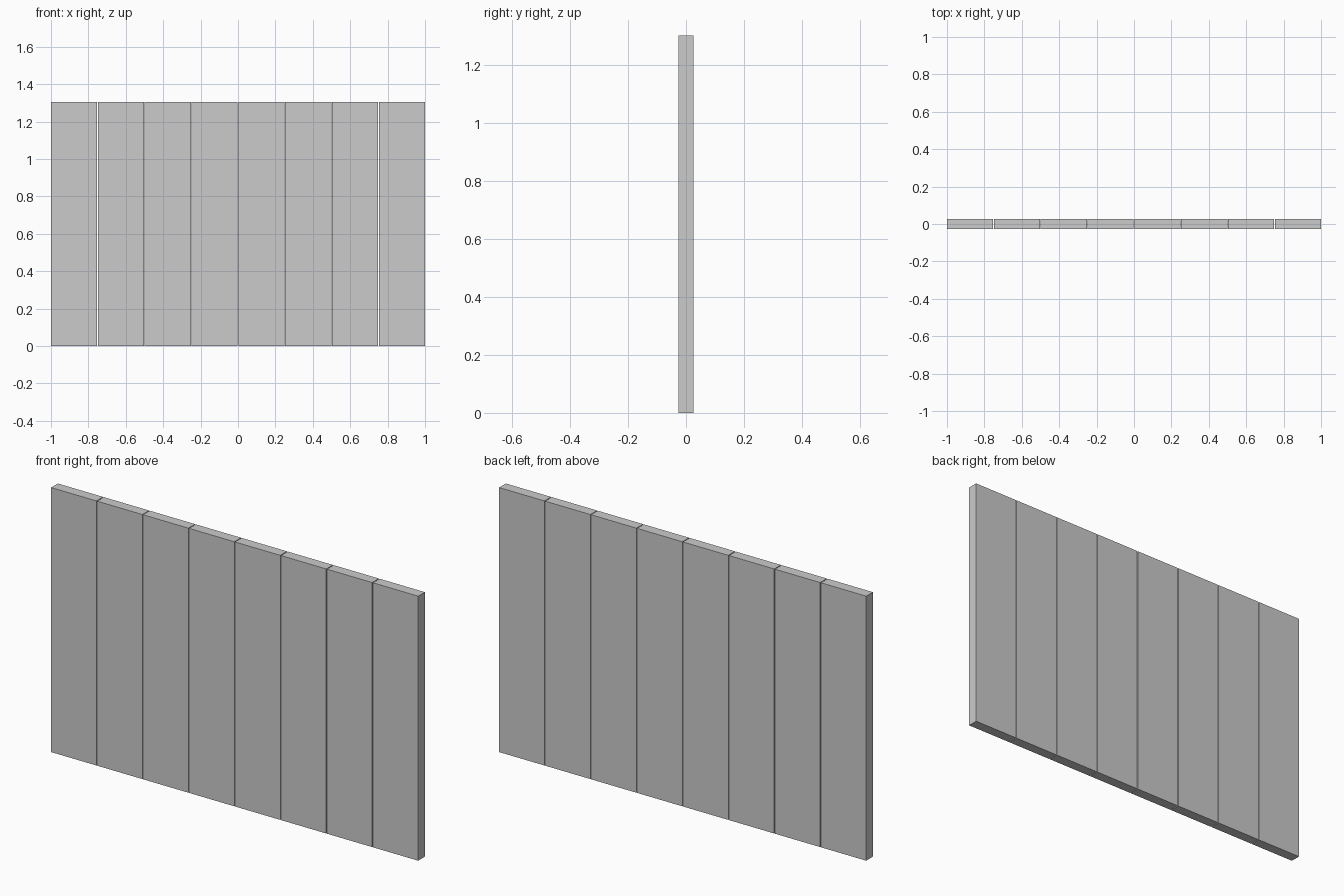
import bpy

if "Cube" in bpy.data.objects:
    bpy.data.objects.remove(bpy.data.objects["Cube"])

COUNT = 8
HEIGHT = 1.303
THICK = 0.052
GAP = 0.004
WIDTH = (2.0 - GAP * (COUNT - 1)) / COUNT


def add_board(name, x):
    bpy.ops.mesh.primitive_cube_add(size=1, location=(x, 0, HEIGHT / 2))
    board = bpy.context.object
    board.name = name
    board.scale = (WIDTH, THICK, HEIGHT)
    bpy.ops.object.transform_apply(location=False, rotation=False, scale=True)


# Row of upright boards separated by hairline gaps
for i in range(COUNT):
    add_board(f"fence_board_{i + 1}", -1 + WIDTH / 2 + i * (WIDTH + GAP))
